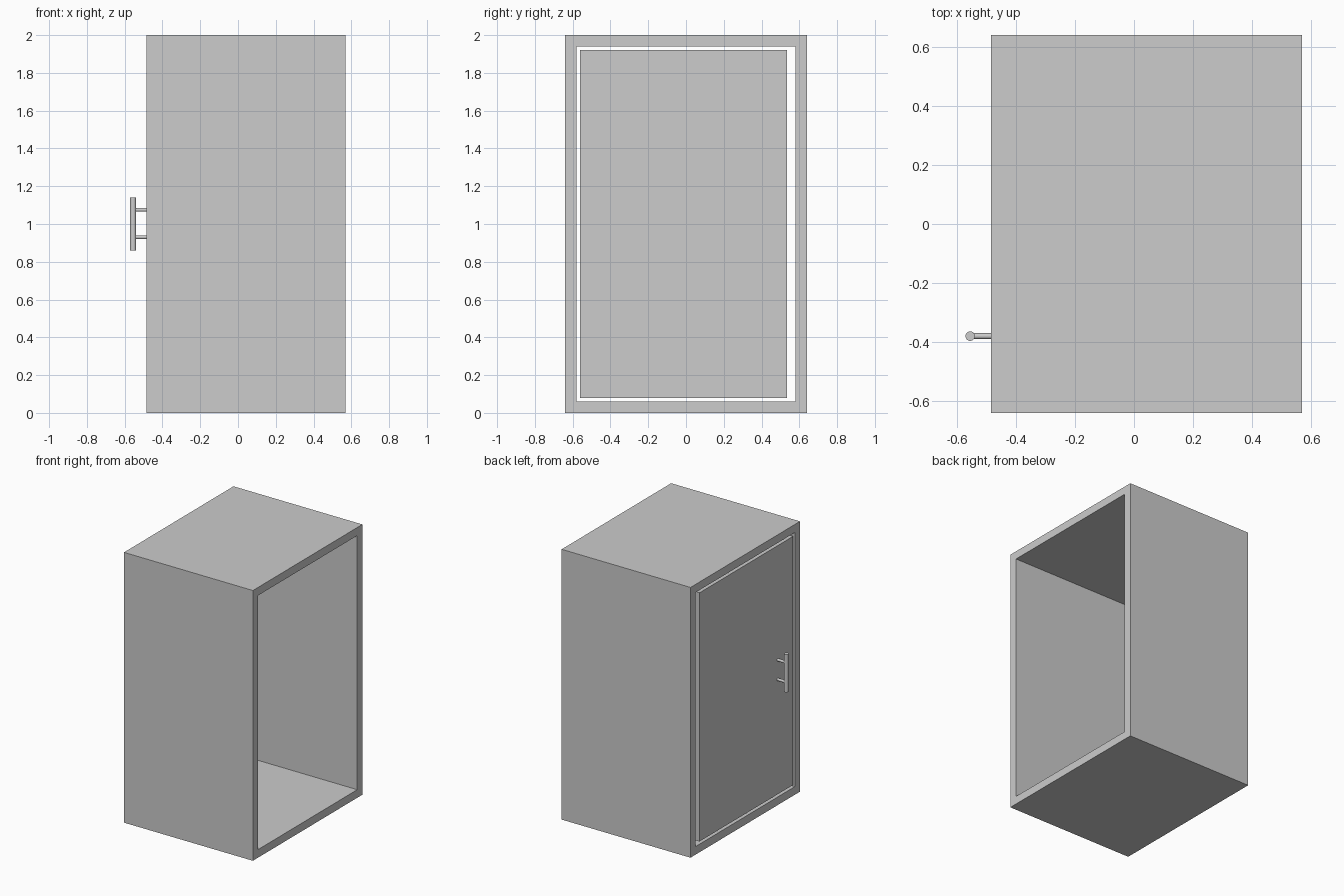
import bpy
import bmesh
from mathutils import Matrix, Vector

cube = bpy.data.objects.get("Cube")
if cube:
    bpy.data.objects.remove(cube, do_unlink=True)

grey = bpy.data.materials.new("light_grey")
grey.use_nodes = True
colour = (0.604, 0.604, 0.604, 1)
grey.diffuse_color = colour
grey.node_tree.nodes["Principled BSDF"].inputs["Base Color"].default_value = colour


def finish(name, bm):
    bmesh.ops.recalc_face_normals(bm, faces=bm.faces)
    mesh = bpy.data.meshes.new(name)
    bm.to_mesh(mesh)
    bm.free()
    mesh.materials.append(grey)
    obj = bpy.data.objects.new(name, mesh)
    bpy.context.collection.objects.link(obj)
    return obj


def box(name, low, high):
    low, high = Vector(low), Vector(high)
    bm = bmesh.new()
    bmesh.ops.create_cube(bm, size=1, matrix=Matrix.Translation((low + high) / 2)
                          @ Matrix.Diagonal((high - low).to_4d()))
    return finish(name, bm)


def rod(name, start, end, radius):
    start, end = Vector(start), Vector(end)
    axis = end - start
    turn = axis.to_track_quat("Z", "Y").to_matrix().to_4x4()
    bm = bmesh.new()
    bmesh.ops.create_cone(bm, cap_ends=True, segments=32, radius1=radius, radius2=radius,
                          depth=axis.length, matrix=Matrix.Translation((start + end) / 2) @ turn)
    obj = finish(name, bm)
    bpy.ops.object.select_all(action="DESELECT")
    obj.select_set(True)
    bpy.context.view_layer.objects.active = obj
    bpy.ops.object.shade_smooth_by_angle()
    return obj


# Cabinet shell: a rectangular tube open on both x sides
door_x, open_x = -0.485, 0.57
half_depth, height, wall = 0.64, 2.0, 0.06


def ring(bm, x, inset):
    y = half_depth - inset
    return [bm.verts.new((x, a, b)) for a, b in
            ((-y, inset), (y, inset), (y, height - inset), (-y, height - inset))]


bm = bmesh.new()
loops = [ring(bm, door_x, 0), ring(bm, open_x, 0), ring(bm, open_x, wall), ring(bm, door_x, wall)]
for k in range(4):
    a, b = loops[k], loops[(k + 1) % 4]
    for i in range(4):
        j = (i + 1) % 4
        bm.faces.new((a[i], a[j], b[j], b[i]))
finish("cabinet_shell", bm)

# Door, set flush in the opening with a gap all round
box("door", (door_x, -0.56, 0.08), (door_x + wall, 0.535, 1.92))

# Handle: upright bar on two posts
bar_x, bar_y = -0.555, -0.38
rod("handle_bar", (bar_x, bar_y, 0.86), (bar_x, bar_y, 1.14), 0.016)
for name, z in (("lower_handle_post", 0.93), ("upper_handle_post", 1.075)):
    rod(name, (bar_x, bar_y, z), (door_x + 0.01, bar_y, z), 0.01)
